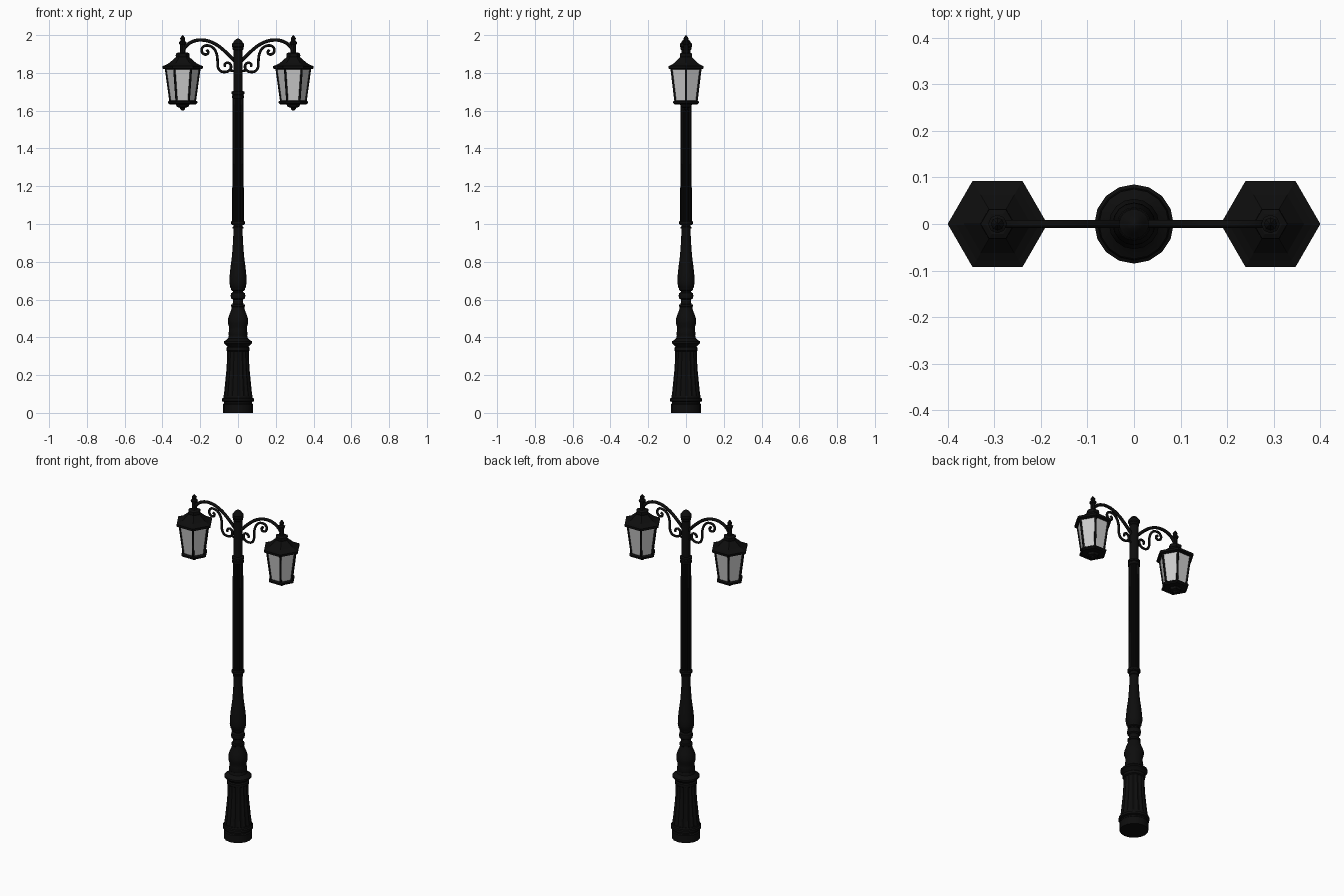
import bpy, bmesh, math
from mathutils import Vector


def material(name, rgb):
    m = bpy.data.materials.new(name)
    m.diffuse_color = (*rgb, 1)
    return m


BLACK = material("black iron", (0.004, 0.004, 0.004))
GLASS = material("pale glass", (0.6, 0.6, 0.6))


def select_only(ob):
    bpy.ops.object.select_all(action='DESELECT')
    ob.select_set(True)
    bpy.context.view_layer.objects.active = ob


def lathe(name, profile, sides, x=0.0, mat=BLACK, flute=0.0, angle=None):
    """Turn (z, radius) points round a vertical axis; flute recesses every other edge."""
    bm = bmesh.new()
    rings = []
    for z, r in profile:
        ring = []
        for i in range(sides):
            a = 2 * math.pi * i / sides
            k = r * (1 - flute * (i % 2))
            ring.append(bm.verts.new((x + k * math.cos(a), k * math.sin(a), z)))
        rings.append(ring)
    for lo, hi in zip(rings, rings[1:]):
        for i in range(sides):
            j = (i + 1) % sides
            bm.faces.new((lo[i], lo[j], hi[j], hi[i]))
    bm.faces.new(rings[0][::-1])
    bm.faces.new(rings[-1])
    me = bpy.data.meshes.new(name)
    bm.to_mesh(me)
    bm.free()
    ob = bpy.data.objects.new(name, me)
    bpy.context.collection.objects.link(ob)
    me.materials.append(mat)
    if angle:
        select_only(ob)
        bpy.ops.object.shade_smooth_by_angle(angle=math.radians(angle))
    return ob


def tube(name, points, radius, smooth=True, res=3):
    """Round rod through the given points."""
    cu = bpy.data.curves.new(name, 'CURVE')
    cu.dimensions = '3D'
    cu.bevel_depth, cu.bevel_resolution = radius, 2
    cu.resolution_u, cu.use_fill_caps = res, True
    sp = cu.splines.new('BEZIER')
    sp.bezier_points.add(len(points) - 1)
    for bp, p in zip(sp.bezier_points, points):
        bp.co = Vector(p)
        bp.handle_left_type = bp.handle_right_type = 'AUTO'
    cu.materials.append(BLACK)
    ob = bpy.data.objects.new(name, cu)
    bpy.context.collection.objects.link(ob)
    select_only(ob)
    bpy.ops.object.convert(target='MESH')
    if smooth:
        bpy.ops.object.shade_smooth_by_angle(angle=math.radians(50))


# Stepped foot
lathe("foot", [(0, .079), (.045, .079), (.05, .074), (.058, .074), (.062, .085),
               (.076, .085), (.08, .078), (.09, .076)], 16, angle=35)
# Fluted pedestal, flaring downwards
lathe("pedestal", [(.085, .077), (.12, .072), (.17, .067), (.23, .061), (.29, .058),
                   (.335, .057)], 32, flute=.08)
# Collar above the pedestal and turned baluster
lathe("collar", [(.325, .055), (.33, .062), (.345, .062), (.35, .056), (.36, .064),
                 (.368, .075), (.378, .075), (.386, .062), (.395, .052), (.41, .049)],
      16, angle=35)
lathe("lower_baluster", [(.405, .045), (.415, .051), (.44, .047), (.455, .047), (.475, .054),
                         (.495, .054), (.52, .046), (.545, .036), (.56, .033),
                         (.563, .036), (.573, .036), (.576, .028), (.6, .027),
                         (.606, .036), (.62, .039), (.634, .036), (.64, .026), (.65, .026)],
      16, angle=40)
lathe("upper_baluster", [(.645, .028), (.65, .036), (.66, .037), (.665, .041), (.69, .046),
                         (.72, .045), (.77, .040), (.83, .032), (.9, .027), (.96, .024),
                         (.975, .024), (.977, .028), (.985, .028), (.987, .024), (1.0, .024)],
      16, angle=40)
# Fluted shaft with end rings
lathe("shaft_lower_ring", [(.995, .03), (1.0, .036), (1.012, .036), (1.018, .031)], 16, angle=35)
lathe("shaft", [(1.01, .031), (1.67, .029)], 32, flute=.1)
lathe("shaft_upper_ring", [(1.665, .029), (1.668, .033), (1.678, .033), (1.681, .029),
                           (1.686, .029), (1.689, .034), (1.7, .034), (1.705, .025)],
      16, angle=35)
lathe("top_post", [(1.7, .025), (1.925, .024)], 16, angle=35)
lathe("post_finial", [(1.92, .024), (1.925, .028), (1.935, .028), (1.94, .032), (1.955, .032),
                      (1.962, .025), (1.973, .018), (1.98, .008), (1.983, .002)], 16, angle=35)

# Brackets and lanterns on both sides
ARM = [(.015, 1.86), (.07, 1.915), (.13, 1.958), (.19, 1.974), (.24, 1.966),
       (.275, 1.942), (.293, 1.915)]
SCROLL = [(.168, 1.922), (.157, 1.911), (.166, 1.898), (.184, 1.902), (.193, 1.921),
          (.183, 1.94), (.16, 1.945), (.132, 1.933), (.113, 1.9), (.108, 1.86),
          (.106, 1.83), (.092, 1.81), (.066, 1.805), (.044, 1.815), (.037, 1.836),
          (.05, 1.853), (.068, 1.848), (.071, 1.832)]
HEX = [math.pi * i / 3 for i in range(6)]

for side, s in (("left", -1), ("right", 1)):
    cx = s * .293
    tube(side + "_arm", [(s * x, 0, z) for x, z in ARM], .009)
    tube(side + "_scroll", [(s * x, 0, z) for x, z in SCROLL], .007)
    tube(side + "_scroll_tie", [(s * .02, 0, 1.81), (s * .048, 0, 1.813)], .006)

    lathe(side + "_lantern_glass", [(1.645, .064), (1.825, .089)], 6, cx, GLASS)
    # Corner bars
    for i, a in enumerate(HEX):
        c, d = math.cos(a), math.sin(a)
        tube(f"{side}_lantern_bar_{i + 1}", [(cx + .064 * c, .064 * d, 1.645),
             (cx + .089 * c, .089 * d, 1.825)], .006, res=1)
    # Base tray with drop finial
    lathe(side + "_lantern_base", [(1.6, .003), (1.607, .012), (1.615, .014), (1.62, .03),
                                   (1.632, .036), (1.634, .07), (1.64, .078), (1.648, .078),
                                   (1.654, .068)], 6, cx)
    # Hexagonal roof, neck and spike
    lathe(side + "_lantern_roof", [(1.818, .09), (1.823, .107), (1.836, .107), (1.842, .09),
                                   (1.852, .072), (1.864, .058), (1.878, .042), (1.884, .035),
                                   (1.89, .037), (1.903, .036), (1.908, .025)], 6, cx)
    lathe(side + "_lantern_spike", [(1.9, .02), (1.912, .014), (1.95, .013), (1.953, .018),
                                    (1.963, .02), (1.968, .012), (1.974, .011), (1.982, .014),
                                    (1.99, .009), (2.0, .001)], 8, cx)
